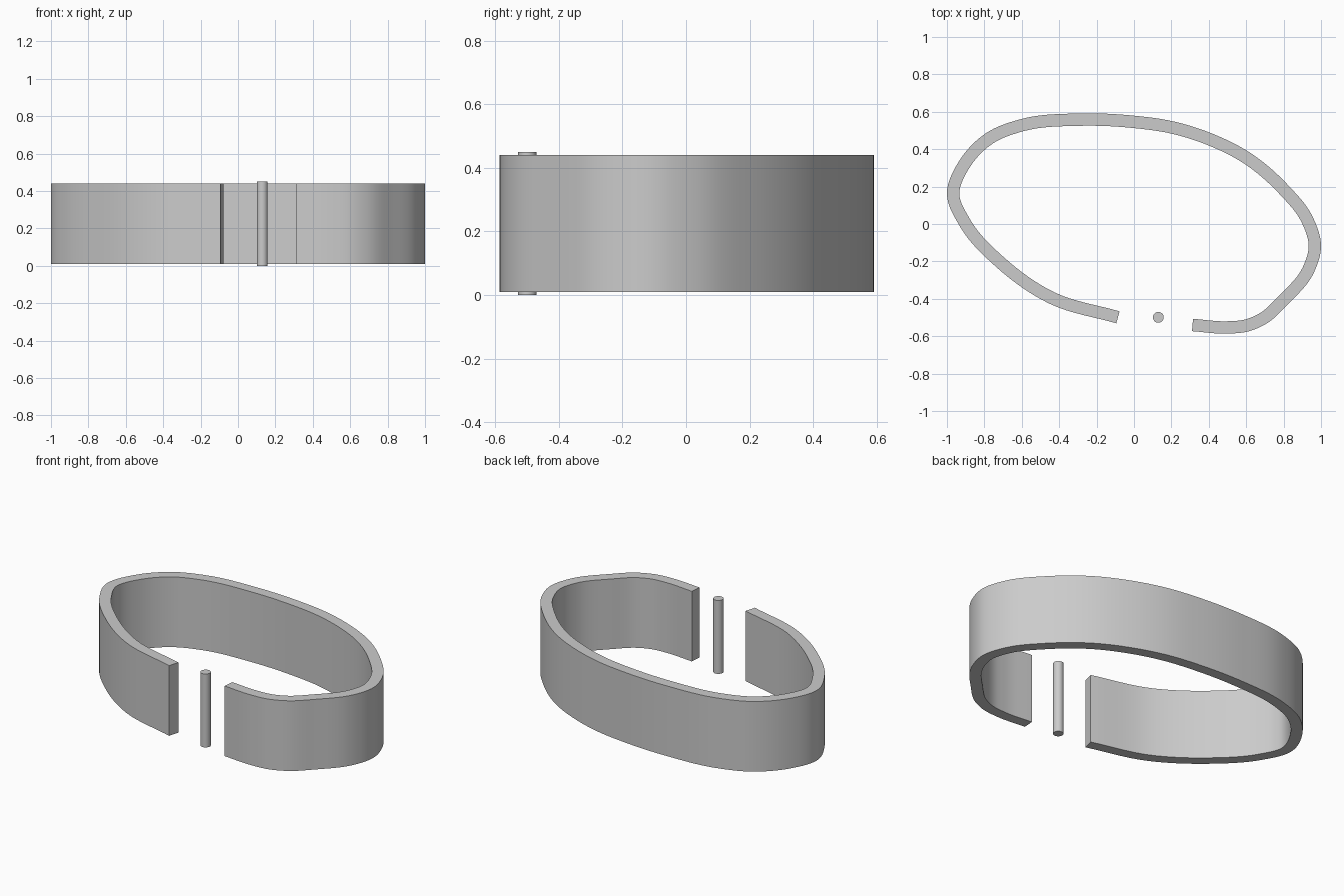
import bpy, bmesh, math
from mathutils import Vector

if "Cube" in bpy.data.objects:
    bpy.data.objects.remove(bpy.data.objects["Cube"], do_unlink=True)

# Single grey finish
grey = bpy.data.materials.new("plain grey")
grey.use_nodes = True
colour = (0.6, 0.6, 0.6, 1)
grey.diffuse_color = colour
grey.node_tree.nodes["Principled BSDF"].inputs["Base Color"].default_value = colour

THICK, BOTTOM, TOP, STEPS = 0.066, 0.01, 0.44, 8

# Centre line of the open band, from one side of the gap to the other
path = [Vector(p) for p in (
    (-0.086, -0.499), (-0.44, -0.395), (-0.715, -0.205), (-0.90, 0.0),
    (-0.967, 0.16), (-0.90, 0.33), (-0.77, 0.46), (-0.60, 0.528),
    (-0.29, 0.558), (0.0, 0.546), (0.20, 0.517), (0.40, 0.455),
    (0.60, 0.355), (0.80, 0.185), (0.925, 0.025), (0.967, -0.12),
    (0.93, -0.25), (0.80, -0.405), (0.69, -0.505), (0.60, -0.543),
    (0.50, -0.553), (0.313, -0.54))]


def slope(i):
    a, b = path[max(i - 1, 0)], path[min(i + 1, len(path) - 1)]
    if i == 0 or i == len(path) - 1:
        return (b - a).normalized()
    d0, d1 = path[i] - a, b - path[i]
    l0, l1 = d0.length, d1.length
    return (d0 / l0 * l1 + d1 / l1 * l0) / (l0 + l1)


def smooth_path():
    """Cubic curve through the path points."""
    pts = []
    for i in range(len(path) - 1):
        p, q = path[i], path[i + 1]
        length = (q - p).length
        for k in range(STEPS):
            t = k / STEPS
            h = t * t * (3 - 2 * t)
            pts.append(p * (1 - h) + q * h
                       + slope(i) * length * t * (1 - t) ** 2
                       - slope(i + 1) * length * t * t * (1 - t))
    return pts + [path[-1]]


def finish(obj):
    obj.data.materials.append(grey)
    bpy.ops.object.select_all(action="DESELECT")
    obj.select_set(True)
    bpy.context.view_layer.objects.active = obj
    bpy.ops.object.shade_smooth_by_angle(angle=math.radians(30))


# Band: sweep a rectangular section along the centre line
pts = smooth_path()
bm = bmesh.new()
rings = []
for i, p in enumerate(pts):
    d = (pts[min(i + 1, len(pts) - 1)] - pts[max(i - 1, 0)]).normalized()
    side = Vector((-d.y, d.x)) * THICK / 2
    rings.append([bm.verts.new((*(p + side * s), z))
                  for s, z in ((1, BOTTOM), (-1, BOTTOM), (-1, TOP), (1, TOP))])
for a, b in zip(rings, rings[1:]):
    for j in range(4):
        k = (j + 1) % 4
        bm.faces.new((a[j], a[k], b[k], b[j]))
bm.faces.new(rings[0])
bm.faces.new(rings[-1])
bmesh.ops.recalc_face_normals(bm, faces=bm.faces)
mesh = bpy.data.meshes.new("band")
bm.to_mesh(mesh)
bm.free()
band = bpy.data.objects.new("band", mesh)
bpy.context.collection.objects.link(band)
finish(band)

# Upright pin standing in the gap
bpy.ops.mesh.primitive_cylinder_add(vertices=32, radius=0.029, depth=0.45,
                                    location=(0.13, -0.499, 0.225))
pin = bpy.context.object
pin.name = "pin"
finish(pin)
